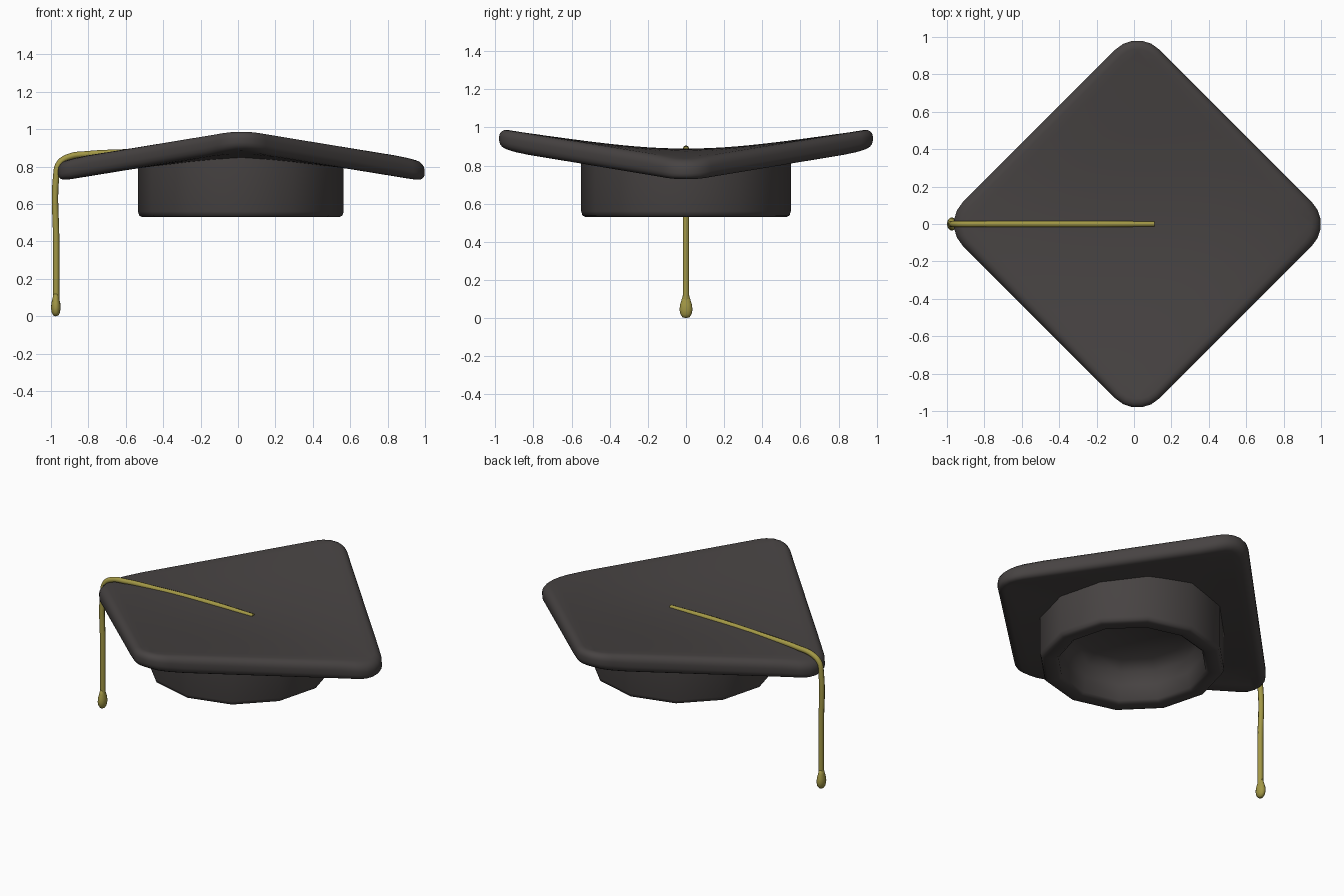
import bpy, bmesh, math
from mathutils import Vector, Matrix

cube = bpy.data.objects.get("Cube")
if cube:
    bpy.data.objects.remove(cube, do_unlink=True)


def material(name, rgb):
    m = bpy.data.materials.new(name)
    m.use_nodes = True
    m.diffuse_color = (*rgb, 1)
    bsdf = m.node_tree.nodes["Principled BSDF"]
    bsdf.inputs["Base Color"].default_value = (*rgb, 1)
    bsdf.inputs["Roughness"].default_value = 0.8
    return m


charcoal = material("charcoal", (0.063, 0.056, 0.055))
gold = material("old gold", (0.36, 0.31, 0.06))


def finish(ob, mat, angle):
    ob.data.materials.append(mat)
    bpy.ops.object.select_all(action='DESELECT')
    ob.select_set(True)
    bpy.context.view_layer.objects.active = ob
    if ob.type == 'CURVE':
        bpy.ops.object.convert(target='MESH')
    bpy.ops.object.shade_smooth_by_angle(angle=math.radians(angle))


def from_bmesh(name, bm, mat, angle):
    bmesh.ops.recalc_face_normals(bm, faces=bm.faces)
    me = bpy.data.meshes.new(name)
    bm.to_mesh(me)
    bm.free()
    ob = bpy.data.objects.new(name, me)
    bpy.context.collection.objects.link(ob)
    finish(ob, mat, angle)
    return ob


def lathe(name, profile, sides, center, mat, angle):
    bm = bmesh.new()
    verts = [bm.verts.new((r, 0, z)) for r, z in profile]
    edges = [bm.edges.new(pair) for pair in zip(verts, verts[1:])]
    bmesh.ops.spin(bm, geom=verts + edges, cent=(0, 0, 0), axis=(0, 0, 1),
                   angle=math.tau, steps=sides, use_duplicate=False)
    bmesh.ops.remove_doubles(bm, verts=bm.verts, dist=0.0005)
    ob = from_bmesh(name, bm, mat, angle)
    ob.location = center
    return ob


def saddle(x, y):
    return 0.083 * (y * y - x * x)


# Board: rounded square slab, cut into a grid and bent into a saddle
SPAN = 1.05
HALF = SPAN / math.sqrt(2)
THICK = 0.117
bm = bmesh.new()
bmesh.ops.create_cube(bm, size=1, matrix=Matrix.Diagonal((2 * HALF, 2 * HALF, THICK, 1)))
upright = [e for e in bm.edges if abs(e.verts[0].co.z - e.verts[1].co.z) > 0.01]
bmesh.ops.bevel(bm, geom=upright, offset=0.165, segments=5, profile=0.5, affect='EDGES')
rim = [e for e in bm.edges if abs(e.verts[0].co.z - e.verts[1].co.z) < 0.001]
bmesh.ops.bevel(bm, geom=rim, offset=0.045, segments=4, profile=0.5, affect='EDGES')
for axis in (Vector((1, 0, 0)), Vector((0, 1, 0))):
    for i in range(-7, 8):
        bmesh.ops.bisect_plane(bm, geom=bm.verts[:] + bm.edges[:] + bm.faces[:],
                               plane_co=axis * HALF * i / 8, plane_no=axis)
bmesh.ops.rotate(bm, verts=bm.verts, cent=(0, 0, 0),
                 matrix=Matrix.Rotation(math.pi / 4, 3, 'Z'))
for v in bm.verts:
    x, y, side = v.co.x, v.co.y, v.co.z / THICK
    u, w = (x + y) / SPAN, (x - y) / SPAN
    dip = 0.025 * ((1 - u * u) * (1 - w * w)) ** 2
    # the underside is slightly hollowed, and the tips thin out a little
    inset = 1 - max(abs(u), abs(w))
    hollow = 0.035 * min(1, inset / 0.45) * max(0, -2 * side)
    tip_x = max(0, abs(x) - 0.86) * 0.1 * max(0, 0.5 + side)
    tip_y = max(0, abs(y) - 0.86) * 0.1 * max(0, 0.5 - side)
    v.co.z += 0.914 - THICK / 2 + saddle(x, y) - dip + hollow - tip_x + tip_y
board = from_bmesh("board", bm, charcoal, 50)
board.location.x = 0.018

# Skull cap: hollow band with a rounded rim and lining, its top following the board
cap = lathe("skull_cap",
            [(0.55, 0.865), (0.55, 0.56), (0.543, 0.538), (0.525, 0.53), (0.46, 0.53),
             (0.44, 0.545), (0.427, 0.64), (0.41, 0.72), (0.34, 0.765), (0, 0.78)],
            12, (0.015, 0, 0), charcoal, 60)
for v in cap.data.vertices:
    if v.co.z > 0.85:
        v.co.z += saddle(v.co.x, v.co.y)

# Cord: lies along the board, then hangs over the corner
cord_data = bpy.data.curves.new("tassel_cord", 'CURVE')
cord_data.dimensions = '3D'
cord_data.bevel_depth = 0.017
cord_data.bevel_resolution = 2
cord_data.resolution_u = 6
cord_data.use_fill_caps = True
path = [(0.11, 0.888), (-0.2, 0.889), (-0.62, 0.876), (-0.8, 0.867), (-0.91, 0.85),
        (-0.957, 0.815), (-0.972, 0.75), (-0.972, 0.4), (-0.972, 0.08)]
spline = cord_data.splines.new('BEZIER')
spline.bezier_points.add(len(path) - 1)
for point, (x, z) in zip(spline.bezier_points, path):
    point.co = (x, 0, z)
    point.handle_left_type = point.handle_right_type = 'AUTO'
spline.bezier_points[0].radius = 0.8
cord = bpy.data.objects.new("tassel_cord", cord_data)
bpy.context.collection.objects.link(cord)
finish(cord, gold, 60)

# Tassel end: teardrop slightly flattened from side to side
drop = lathe("tassel_drop",
             [(0, 0), (0.018, 0.004), (0.03, 0.02), (0.035, 0.045), (0.032, 0.07),
              (0.024, 0.095), (0.017, 0.12), (0, 0.125)],
             14, (-0.974, 0, 0), gold, 80)
drop.scale.x = 0.74
